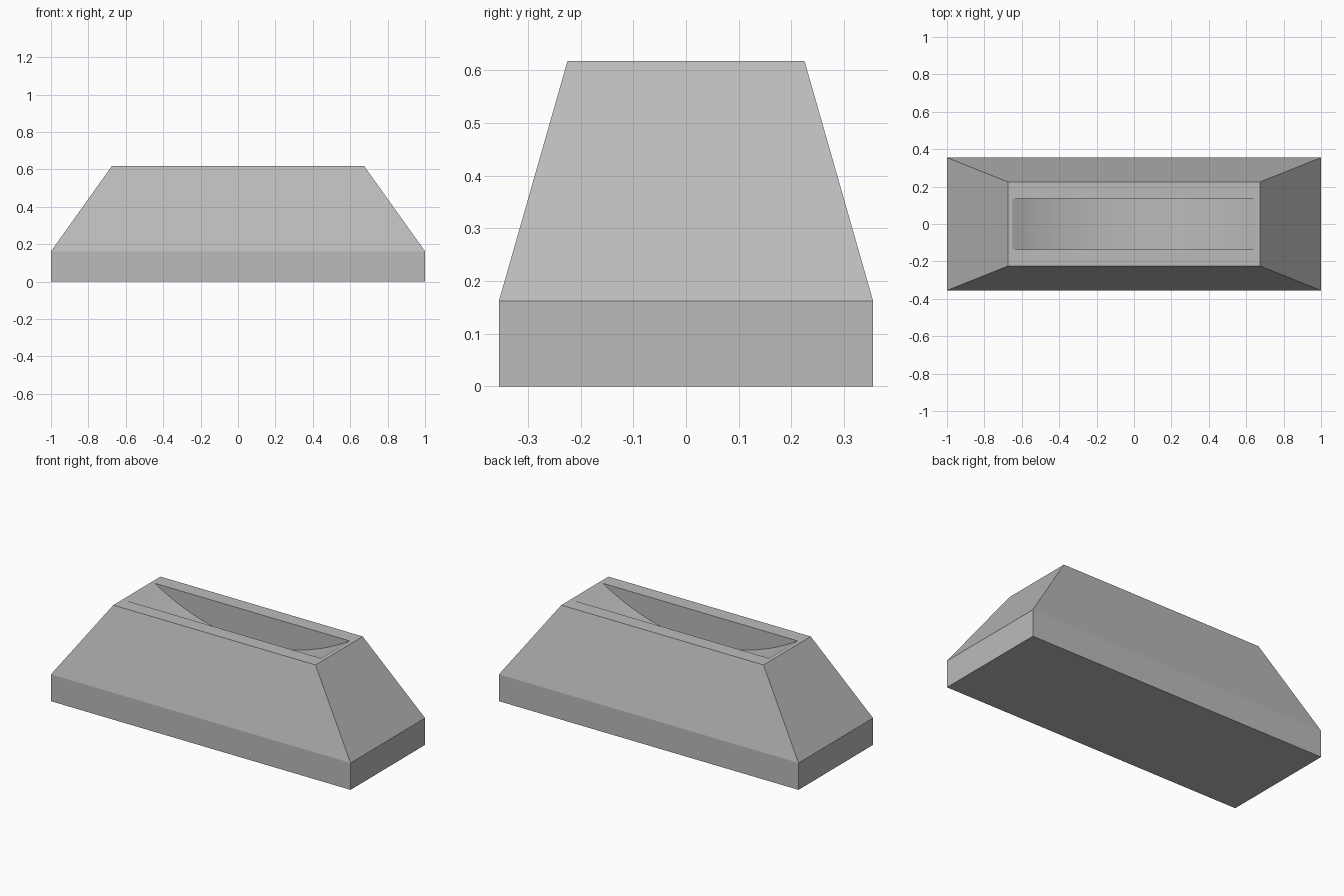
import bpy, bmesh, math

cube = bpy.data.objects.get("Cube")
if cube:
    bpy.data.objects.remove(cube, do_unlink=True)

# Single flat grey
grey = bpy.data.materials.new("stone grey")
grey.use_nodes = True
colour = (0.5, 0.5, 0.5, 1)
grey.diffuse_color = colour
grey.node_tree.nodes["Principled BSDF"].inputs["Base Color"].default_value = colour

BASE_Z, TOP_Z = 0.162, 0.617
SLOT_X, SLOT_Y, SLOT_DEPTH = 0.65, 0.137, 0.185
SEGMENTS = 32

bm = bmesh.new()


def ring(hx, hy, z):
    """Rectangle of four vertices, counter-clockwise from above."""
    return [bm.verts.new((sx * hx, sy * hy, z))
            for sx, sy in ((-1, -1), (1, -1), (1, 1), (-1, 1))]


def band(lower, upper):
    """Four quads joining two rectangles."""
    for i in range(4):
        j = (i + 1) % 4
        bm.faces.new((lower[i], lower[j], upper[j], upper[i]))


# Plinth, tapered body and flat rim around the slot
foot = ring(1, 0.355, 0)
shoulder = ring(1, 0.355, BASE_Z)
top = ring(0.675, 0.225, TOP_Z)
slot = ring(SLOT_X, SLOT_Y, TOP_Z)
bm.faces.new(foot[::-1])
for lower, upper in ((foot, shoulder), (shoulder, top), (top, slot)):
    band(lower, upper)

# Slot floor: a circular arc sunk between the two ends
radius = (SLOT_X ** 2 + SLOT_DEPTH ** 2) / (2 * SLOT_DEPTH)
half_angle = math.asin(SLOT_X / radius)
centre_z = TOP_Z - SLOT_DEPTH + radius


def arc(start, end, y):
    """Arc of vertices from one slot corner to the other."""
    inner = []
    for i in range(1, SEGMENTS):
        a = half_angle * (2 * i / SEGMENTS - 1)
        inner.append(bm.verts.new((radius * math.sin(a), y,
                                   centre_z - radius * math.cos(a))))
    return [start] + inner + [end]


front = arc(slot[0], slot[1], -SLOT_Y)
back = arc(slot[3], slot[2], SLOT_Y)
for i in range(SEGMENTS):
    floor = bm.faces.new((front[i], front[i + 1], back[i + 1], back[i]))
    floor.smooth = True

# Upright slot walls
bm.faces.new(front[::-1])
bm.faces.new(back)

bmesh.ops.recalc_face_normals(bm, faces=bm.faces)
mesh = bpy.data.meshes.new("slotted_block")
bm.to_mesh(mesh)
bm.free()
mesh.materials.append(grey)
block = bpy.data.objects.new("slotted_block", mesh)
bpy.context.collection.objects.link(block)
